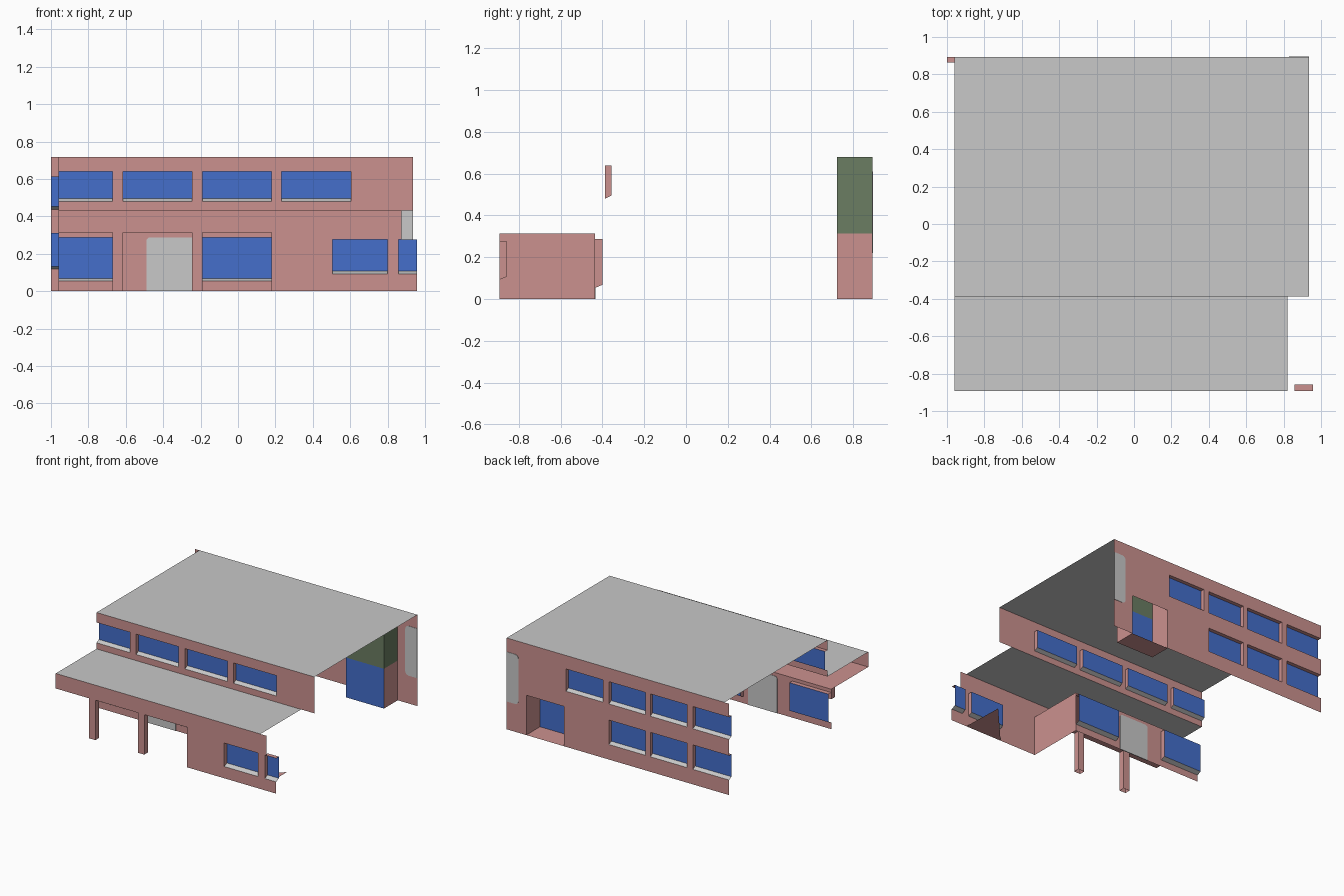
import bpy, math

if "Cube" in bpy.data.objects:
    bpy.data.objects.remove(bpy.data.objects["Cube"])


def material(name, rgb):
    m = bpy.data.materials.new(name)
    m.diffuse_color = (*rgb, 1)
    m.use_nodes = True
    m.node_tree.nodes["Principled BSDF"].inputs["Base Color"].default_value = m.diffuse_color
    return m


PINK = material("pink_plaster", (0.60, 0.285, 0.275))
GREY = material("light_grey", (0.58, 0.58, 0.58))
BLUE = material("blue_glass", (0.058, 0.156, 0.60))
GREEN = material("dark_green", (0.145, 0.205, 0.122))


def add_object(name, polys, mat):
    """Make one object from a list of polygons."""
    verts, faces, index = [], [], {}
    for poly in polys:
        face = []
        for p in poly:
            key = tuple(round(c, 4) for c in p)
            if key not in index:
                index[key] = len(verts)
                verts.append(key)
            face.append(index[key])
        faces.append(face)
    mesh = bpy.data.meshes.new(name)
    mesh.from_pydata(verts, [], faces)
    mesh.materials.append(mat)
    ob = bpy.data.objects.new(name, mesh)
    bpy.context.collection.objects.link(ob)
    return ob


def rect_y(x0, x1, z0, z1, y):          # upright, faces -y
    return [(x0, y, z0), (x1, y, z0), (x1, y, z1), (x0, y, z1)]


def rect_x(y0, y1, z0, z1, x):          # upright, faces +x
    return [(x, y0, z0), (x, y1, z0), (x, y1, z1), (x, y0, z1)]


def rect_z(x0, x1, y0, y1, z):          # level, faces +z
    return [(x0, y0, z), (x1, y0, z), (x1, y1, z), (x0, y1, z)]


def wall(name, bounds, y, windows, openings=(), depth=0.03):
    """Sheet wall with recessed windows, sloped sills and plain openings.
    A positive depth recesses towards +y, a negative one towards -y."""
    X0, X1, Z0, Z1 = bounds
    holes = list(windows) + list(openings)
    xs = sorted({X0, X1} | {v for h in holes for v in h[:2]})
    zs = sorted({Z0, Z1} | {v for h in holes for v in h[2:]})
    flip = (lambda p: p) if depth > 0 else (lambda p: p[::-1])
    shell, glass, sills = [], [], []
    for a, b in zip(xs, xs[1:]):
        for c, d in zip(zs, zs[1:]):
            mx, mz = (a + b) / 2, (c + d) / 2
            if not any(h[0] < mx < h[1] and h[2] < mz < h[3] for h in holes):
                shell.append(flip(rect_y(a, b, c, d, y)))
    yi = y + depth
    for a, b, c, d in windows:
        s = c + 0.015                    # inner height of the sloped sill
        glass.append(flip(rect_y(a, b, s, d, yi)))
        sills.append(flip([(a, y, c), (b, y, c), (b, yi, s), (a, yi, s)]))
        shell.append(flip([(a, yi, d), (b, yi, d), (b, y, d), (a, y, d)]))
        for x, edge in ((a, X0), (b, X1)):
            if x != edge:                # no jamb where the wall ends
                jamb = [(x, y, c), (x, yi, s), (x, yi, d), (x, y, d)]
                shell.append(flip(jamb if x == a else jamb[::-1]))
    add_object(name, shell, PINK)
    if windows:
        add_object(name + "_glass", glass, BLUE)
        add_object(name + "_sills", sills, GREY)


def panel(name, x0, x1, z0, z1, y, round_corners, r=0.03, t=0.003):
    """Thin grey plate through a wall, with chosen corners rounded."""
    outline = []
    corners = ((x1, z0, -90), (x1, z1, 0), (x0, z1, 90), (x0, z0, 180))
    for i, (x, z, start) in enumerate(corners):
        if i not in round_corners:
            outline.append((x, z))
            continue
        cx = x - r if x == x1 else x + r
        cz = z - r if z == z1 else z + r
        for k in range(4):
            ang = math.radians(start + 30 * k)
            outline.append((cx + r * math.cos(ang), cz + r * math.sin(ang)))
    front = [(x, y - t, z) for x, z in outline]
    back = [(x, y + t, z) for x, z in outline]
    n = len(outline)
    polys = [front, back[::-1]]
    polys += [[front[i], back[i], back[(i + 1) % n], front[(i + 1) % n]] for i in range(n)]
    add_object(name, polys, GREY)


L, F, B, M = -0.96, -0.893, 0.893, -0.387      # left, front, back, upper front

# Flat roofs
add_object("upper_roof", [rect_z(L, 0.935, M, B, 0.718)], GREY)
add_object("lower_roof", [rect_z(L, 0.82, F, M, 0.432)], GREY)

# Upper storey front wall
wall("upper_front_wall", (L, 0.935, 0.432, 0.718), M,
     [(a, b, 0.48, 0.64) for a, b in
      ((L, -0.67), (-0.615, -0.245), (-0.19, 0.18), (0.232, 0.605))])

# Lower storey front wall with the porch openings
wall("lower_front_wall", (L, 0.957, 0, 0.432), F,
     [(0.505, 0.80, 0.092, 0.277), (0.858, 0.957, 0.092, 0.277)],
     [(L, -0.67, 0, 0.314), (-0.615, -0.245, 0, 0.314),
      (-0.19, 0.18, 0, 0.314), (0.875, 0.957, 0.277, 0.432)], depth=0.035)

# Porch: pillars, ceiling, side wall and inner wall
P = -0.435
for i, x in enumerate((-0.67, -0.245)):
    w, yb = x + 0.055, F + 0.045
    add_object("porch_pillar_%d" % (i + 1),
               [rect_x(F, yb, 0, 0.314, w), rect_x(F, yb, 0, 0.314, x)[::-1],
                rect_y(x, w, 0, 0.314, yb)[::-1]], PINK)
add_object("porch_ceiling", [rect_z(L, 0.18, F, P, 0.314)[::-1]], PINK)
add_object("porch_side_wall", [rect_x(F, P, 0, 0.314, 0.18)[::-1]], PINK)
wall("porch_inner_wall", (L, 0.18, 0, 0.314), P,
     [(L, -0.62, 0.053, 0.288), (-0.195, 0.18, 0.053, 0.288)], depth=0.035)
panel("porch_door", -0.49, -0.235, 0, 0.288, P, (1, 2), r=0.02)

# Scrap of floor behind the lower right front window
add_object("corner_floor", [[(0.5, F, 0), (0.82, F, 0), (0.81, -0.55, 0)]], PINK)

# Back wall with two rows of windows and the entrance opening
E0, E1, EY = 0.434, 0.764, 0.722
cols = ((-1.0, -0.685), (-0.635, -0.315), (-0.275, 0.045), (0.095, 0.418))
wall("back_wall", (-1.0, 0.935, 0, 0.718), B,
     [(a, b, 0.437, 0.612) for a, b in cols] +
     [(a, b, 0.118, 0.31) for a, b in cols[:3]],
     [(E0, E1, 0, 0.313)], depth=-0.03)
panel("back_wall_panel", 0.83, 0.935, 0.22, 0.61, B, (2, 3))

# Entrance recess: tall shaft, glazed below and green above
add_object("entrance_walls", [rect_x(EY, B, 0, 0.313, E1), rect_x(EY, B, 0, 0.68, E0),
                              rect_z(E0, E1, EY, B, 0)], PINK)
add_object("entrance_glass", [rect_y(E0, E1, 0, 0.313, EY)], BLUE)
add_object("entrance_upper_panel", [rect_y(E0, E1, 0.313, 0.68, EY),
                                    rect_x(EY, B, 0.313, 0.68, E1)], GREEN)
